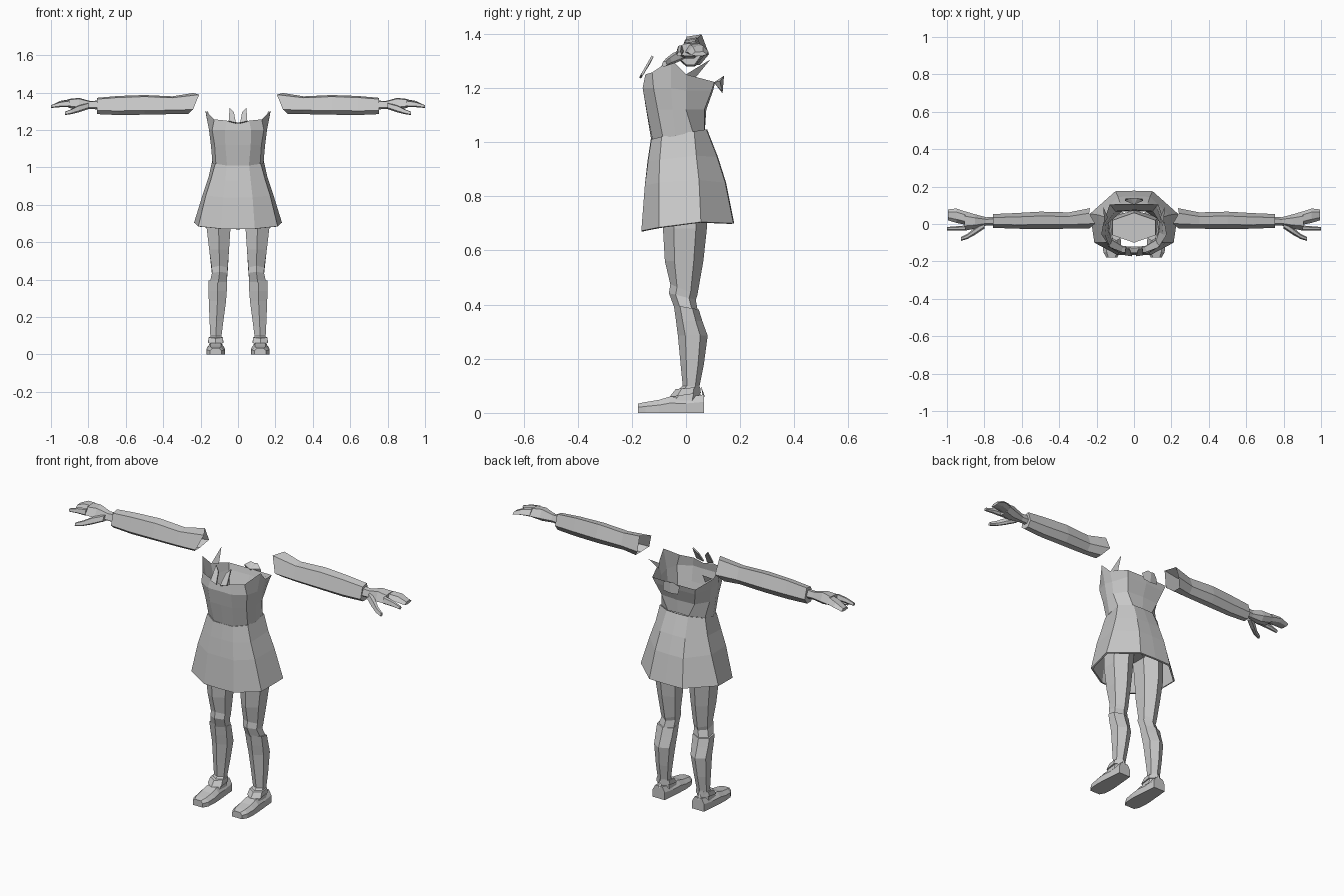
import bpy, bmesh, math

grey = bpy.data.materials.new("plain_grey")
grey.diffuse_color = (0.58, 0.58, 0.58, 1)


def make(name, verts, faces, mirror=False, thick=0, fix=True):
    """Create a flat-shaded part, optionally mirrored across x and given thickness."""
    me = bpy.data.meshes.new(name)
    me.from_pydata(verts, [], faces)
    if fix:
        bm = bmesh.new()
        bm.from_mesh(me)
        bmesh.ops.recalc_face_normals(bm, faces=bm.faces)
        bm.to_mesh(me)
        bm.free()
    me.materials.append(grey)
    ob = bpy.data.objects.new(name, me)
    bpy.context.collection.objects.link(ob)
    if thick:
        s = ob.modifiers.new("thickness", 'SOLIDIFY')
        s.thickness, s.offset = thick, -1
    if mirror:
        ob.modifiers.new("mirror", 'MIRROR').use_axis[0] = True
    return ob


def loft(name, rings, caps=(True, True), **kw):
    """Skin a row of closed rings."""
    n = len(rings[0])
    verts = [p for r in rings for p in r]
    faces = [(k * n + i, k * n + (i + 1) % n, (k + 1) * n + (i + 1) % n, (k + 1) * n + i)
             for k in range(len(rings) - 1) for i in range(n)]
    if caps[0]:
        faces.append(tuple(range(n))[::-1])
    if caps[1]:
        faces.append(tuple(range((len(rings) - 1) * n, len(rings) * n)))
    return make(name, verts, faces, **kw)


def full(half):
    """Complete a half ring (front centre to back centre) on the other side."""
    return half + [(-x, y, z) for x, y, z in half[-2:0:-1]]


def hexring(cx, rx, y0, y1, z, tilt=0.0):
    """Level six-sided ring with corners at front and back; tilt lowers the back."""
    cy, ry = (y0 + y1) / 2, (y1 - y0) / 2
    ring = []
    for i in range(6):
        a = math.radians(60 * i - 90)
        ring.append((cx + rx / 0.866 * math.cos(a), cy + ry * math.sin(a), z - tilt * math.sin(a)))
    return ring


# Skirt: flared thin shell
loft("skirt", [full(h) for h in (
    [(0, -.165, .67), (.09, -.165, .672), (.212, -.10, .685), (.235, .055, .705), (.10, .175, .70), (0, .178, .70)],
    [(0, -.152, .84), (.078, -.152, .84), (.172, -.10, .85), (.187, .048, .86), (.085, .145, .85), (0, .148, .85)],
    [(0, -.142, .93), (.068, -.14, .93), (.145, -.097, .935), (.157, .038, .95), (.075, .115, .945), (0, .118, .945)],
    [(0, -.13, 1.01), (.06, -.128, 1.01), (.122, -.09, 1.02), (.137, .03, 1.04), (.065, .075, 1.047), (0, .078, 1.047)],
)], caps=(False, False), thick=.01, fix=False)

# Bodice: open neckline with raised points beside the arms
loft("bodice", [full(h) for h in (
    [(0, -.128, 1.005), (.058, -.122, 1.005), (.118, -.085, 1.015), (.136, -.04, 1.022),
     (.132, .025, 1.038), (.063, .068, 1.045), (0, .07, 1.048)],
    [(0, -.147, 1.12), (.068, -.146, 1.12), (.125, -.105, 1.12), (.145, -.05, 1.12),
     (.143, 0, 1.12), (.10, .068, 1.12), (0, .075, 1.12)],
    [(0, -.158, 1.20), (.07, -.16, 1.20), (.138, -.12, 1.20), (.155, -.055, 1.20),
     (.15, 0, 1.19), (.12, .095, 1.19), (0, .10, 1.19)],
    [(0, -.152, 1.235), (.06, -.15, 1.25), (.127, -.125, 1.257), (.175, -.055, 1.305),
     (.165, 0, 1.25), (.13, .105, 1.222), (0, .108, 1.222)],
)], caps=(False, False), fix=False)

# Waist and hips hidden under the skirt
loft("hips", [hexring(0, .06, -.06, .06, .78), hexring(0, .13, -.09, .075, .86),
              hexring(0, .115, -.10, .06, 1.0)])

# Collar flaps, rear shoulder points and rear knot
make("collar_flap", [(.012, -.166, 1.235), (.05, -.16, 1.245), (.045, -.12, 1.315), (.022, -.132, 1.29)],
     [(0, 1, 2, 3)], mirror=True, thick=.008)
make("rear_shoulder_point", [(.16, 0, 1.25), (.14, .035, 1.238), (.163, .09, 1.305)],
     [(0, 1, 2)], mirror=True)
make("rear_knot", [(0, .103, 1.22), (.02, .14, 1.245), (.05, .125, 1.225), (.045, .135, 1.185), (0, .135, 1.18),
                   (0, .14, 1.24)],
     [(0, 2, 1), (0, 3, 2), (0, 4, 3), (1, 2, 3, 4, 5), (0, 1, 5)], mirror=True)

# Legs
loft("leg", [hexring(.095, .070, -.09, .085, .86), hexring(.104, .064, -.085, .077, .68),
             hexring(.101, .053, -.078, .064, .56), hexring(.098, .043, -.058, .042, .455, .02),
             hexring(.098, .041, -.063, .036, .43, .012), hexring(.106, .046, -.04, .043, .38)], mirror=True)
loft("sock", [hexring(.108, .050, -.045, .047, .39, .008), hexring(.109, .049, -.037, .06, .34),
              hexring(.11, .046, -.03, .08, .285), hexring(.115, .037, -.02, .066, .18),
              hexring(.118, .030, -.012, .05, .10), hexring(.119, .036, -.075, .055, .045)], mirror=True)


# Shoes: cross-sections from toe to heel, with an ankle strap
def shoe_section(y, w, h, cx=.119):
    return [(cx + a * w, y, b * h) for a, b in ((-1, 0), (1, 0), (1, .6), (.6, 1), (-.6, 1), (-1, .6))]


loft("shoe", [shoe_section(*s) for s in (
    (-.178, .030, .034), (-.15, .045, .040), (-.10, .049, .048), (-.06, .047, .060),
    (0, .042, .058), (.066, .036, .068))], mirror=True)
loft("shoe_strap", [hexring(.119, .041, -.062, .055, .066, -.008), hexring(.119, .037, -.038, .052, .092, -.004)],
     mirror=True)
make("heel_tab", [(.10, .062, .06), (.138, .062, .06), (.119, .055, .10), (.119, .07, .06)],
     [(0, 1, 2), (0, 2, 3), (1, 3, 2)], mirror=True)


# Arms and hands: cross-sections running outward along x
def limb_section(x, y0, y1, z0, z1):
    c, r = (y0 + y1) / 2, (y1 - y0) / 2
    return [(x, c + a * r, z0 + b * (z1 - z0))
            for a, b in ((-.4, 0), (.4, 0), (1, .35), (.5, 1), (-.5, .92), (-1, .22))]


sleeve = [limb_section(*s) for s in (
    (.25, -.025, .085, 1.285, 1.398), (.35, -.025, .062, 1.285, 1.38), (.50, -.027, .066, 1.282, 1.387),
    (.64, -.025, .058, 1.28, 1.382), (.755, -.02, .053, 1.285, 1.372))]
# Ragged shoulder opening
sleeve[0] = [(x, y, z) for x, (_, y, z) in zip((.268, .268, .235, .24, .208, .24), sleeve[0])]
loft("sleeve", sleeve, caps=(False, True), mirror=True)

loft("hand", [limb_section(*s) for s in (
    (.74, -.008, .038, 1.31, 1.358), (.79, -.008, .036, 1.312, 1.355),
    (.85, -.025, .052, 1.308, 1.372), (.905, -.036, .068, 1.318, 1.366))], mirror=True)
loft("fingers", [limb_section(*s) for s in (
    (.90, -.004, .066, 1.322, 1.364), (.95, .006, .083, 1.325, 1.356), (.995, .020, .078, 1.318, 1.334))],
     mirror=True)
loft("index_finger", [limb_section(*s) for s in (
    (.90, -.036, -.008, 1.322, 1.358), (.95, -.036, -.012, 1.322, 1.35), (1.0, -.034, -.016, 1.318, 1.333))],
     mirror=True)
loft("thumb", [limb_section(*s) for s in (
    (.80, -.025, .015, 1.312, 1.345), (.85, -.058, -.018, 1.295, 1.332),
    (.89, -.080, -.052, 1.285, 1.312), (.925, -.090, -.070, 1.28, 1.298))], mirror=True)
